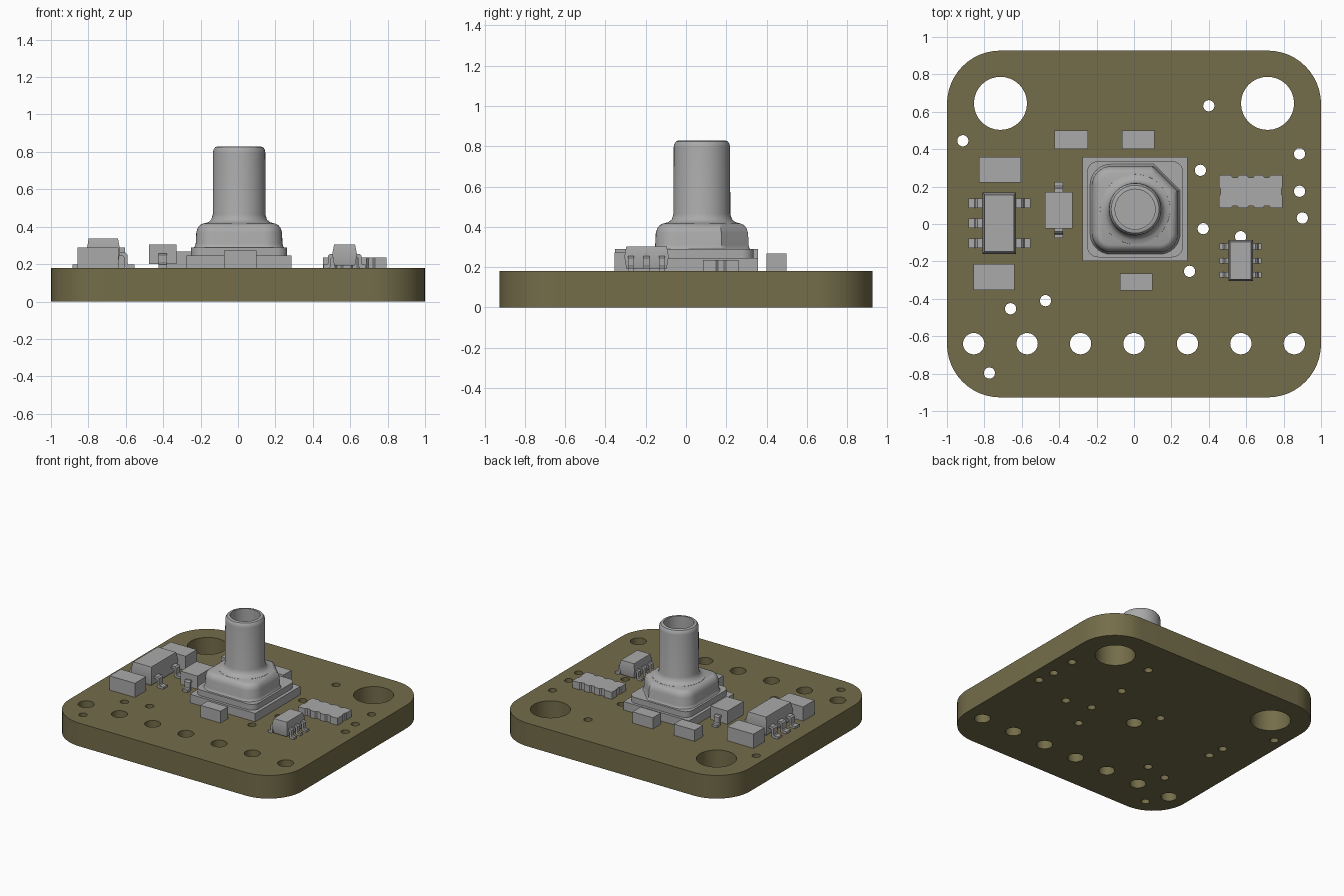
import bpy
from math import pi, cos, sin

if "Cube" in bpy.data.objects:
    bpy.data.objects.remove(bpy.data.objects["Cube"], do_unlink=True)

BOARD_TOP = 0.18
SENSOR = (0.006, 0.079)


def material(name, rgb):
    mat = bpy.data.materials.new(name)
    mat.use_nodes = True
    mat.diffuse_color = (*rgb, 1)
    mat.node_tree.nodes["Principled BSDF"].inputs["Base Color"].default_value = (*rgb, 1)
    return mat


olive = material("olive board", (0.175, 0.152, 0.068))
grey = material("component grey", (0.4, 0.4, 0.4))


def finish(obj, mat, angle=0.6):
    obj.data.materials.clear()
    obj.data.materials.append(mat)
    bpy.ops.object.select_all(action="DESELECT")
    obj.select_set(True)
    bpy.context.view_layer.objects.active = obj
    bpy.ops.object.shade_smooth_by_angle(angle=angle)
    return obj


def loft(name, rings, mat=grey):
    """Skin closed rings of equal length and cap both ends."""
    n = len(rings[0])
    verts = [p for ring in rings for p in ring]
    faces = [tuple(reversed(range(n))), tuple(range(len(verts) - n, len(verts)))]
    for k in range(len(rings) - 1):
        for i in range(n):
            j = (i + 1) % n
            faces.append((k * n + i, k * n + j, (k + 1) * n + j, (k + 1) * n + i))
    mesh = bpy.data.meshes.new(name)
    mesh.from_pydata(verts, [], faces)
    obj = bpy.data.objects.new(name, mesh)
    bpy.context.collection.objects.link(obj)
    return finish(obj, mat)


def circle(x, y, r, n=32):
    return [(x + r * cos(2 * pi * i / n), y + r * sin(2 * pi * i / n)) for i in range(n)]


def rounded(cx, cy, hx, hy, r, cut=None, n=8):
    """Rounded rectangle; cut gives the +x +y corner a straight chamfer."""
    pts = []
    for k, (sx, sy) in enumerate([(1, 1), (-1, 1), (-1, -1), (1, -1)]):
        for i in range(n + 1):
            if k == 0 and cut:
                t = i / n
                pts.append((cx + hx - cut * t, cy + hy - cut * (1 - t)))
            else:
                a = pi / 2 * (k + i / n)
                pts.append((cx + sx * (hx - r) + r * cos(a), cy + sy * (hy - r) + r * sin(a)))
    return pts


def at(points, z):
    return [(x, y, z) for x, y in points]


def box(name, x0, x1, y0, y1, z0, z1, taper=0.0):
    def rect(d, z):
        return [(x0 + d, y0 + d, z), (x1 - d, y0 + d, z), (x1 - d, y1 - d, z), (x0 + d, y1 - d, z)]
    if not taper:
        return loft(name, [rect(0, z0), rect(0, z1)])
    mid = z0 + (z1 - z0) * 0.55
    return loft(name, [rect(taper, z0), rect(0, mid), rect(taper, z1)])


# Circuit board: rounded outline with mounting, pin and via holes
holes = [(-0.714, 0.645, 0.142), (0.714, 0.645, 0.142), (0, 0, 0.057)]
holes += [((i - 3) * 0.2857, -0.64, 0.057) for i in range(7)]
vias = [(-0.915, 0.445), (0.4, 0.632), (0.355, 0.287), (0.885, 0.375), (0.885, 0.175),
        (0.9, 0.032), (0.37, -0.025), (0.57, -0.068), (0.297, -0.253), (-0.66, -0.453),
        (-0.473, -0.41), (-0.773, -0.797), (-0.1, 0.17), (-0.714, 0.12), (-0.7, -0.01)]
holes += [(x, y, 0.03) for x, y in vias]
curve = bpy.data.curves.new("circuit_board", "CURVE")
curve.dimensions = "2D"
curve.fill_mode = "BOTH"
curve.extrude = BOARD_TOP / 2
for outline in [rounded(0, 0, 1, 0.927, 0.285, n=12)] + [circle(*h) for h in holes]:
    spline = curve.splines.new("POLY")
    spline.points.add(len(outline) - 1)
    for point, (x, y) in zip(spline.points, outline):
        point.co = (x, y, 0, 1)
    spline.use_cyclic_u = True
board = bpy.data.objects.new("circuit_board", curve)
bpy.context.collection.objects.link(board)
board.location.z = BOARD_TOP / 2
bpy.ops.object.select_all(action="DESELECT")
board.select_set(True)
bpy.context.view_layer.objects.active = board
bpy.ops.object.convert(target="MESH")
board = bpy.context.view_layer.objects.active
bpy.ops.object.mode_set(mode="EDIT")
bpy.ops.mesh.select_all(action="SELECT")
bpy.ops.mesh.remove_doubles(threshold=0.0005)
bpy.ops.mesh.normals_make_consistent(inside=False)
bpy.ops.object.mode_set(mode="OBJECT")
finish(board, olive)

# Pressure sensor: square base, flange, chamfered housing
cx, cy = SENSOR
box("sensor_base", cx - 0.281, cx + 0.281, cy - 0.278, cy + 0.278, BOARD_TOP, 0.245)
flange = rounded(cx, cy, 0.257, 0.257, 0.06)
loft("sensor_flange", [at(flange, 0.24), at(flange, 0.29)])
housing = [(0.245, 0.285), (0.236, 0.295), (0.232, 0.31), (0.229, 0.37),
           (0.222, 0.393), (0.209, 0.409), (0.192, 0.417)]
loft("sensor_housing", [at(rounded(cx, cy, h, h, h - 0.13, cut=h * 0.58), z) for h, z in housing])

# Hollow pressure port with a fillet at its foot and a rounded lip
port = [(0.19, 0.405), (0.187, 0.418), (0.165, 0.424), (0.149, 0.438), (0.141, 0.465),
        (0.14, 0.795), (0.137, 0.812), (0.128, 0.825), (0.114, 0.83), (0.107, 0.829), (0.107, 0.45)]
loft("pressure_port", [at(circle(cx, cy, r, 48), z) for r, z in port])

# Plain block capacitors and resistors
blocks = [(-0.425, -0.245, 0.4, 0.5, 0.267), (-0.065, 0.11, 0.4, 0.5, 0.267),
          (-0.83, -0.605, 0.222, 0.358, 0.29), (-0.857, -0.64, -0.352, -0.215, 0.29),
          (-0.075, 0.1, -0.355, -0.265, 0.272)]
for x0, x1, y0, y1, top in blocks:
    box("block_capacitor", x0, x1, y0, y1, BOARD_TOP, top)

# Resistor array: notched long sides and short ends
half = []
for i in (-1, 0, 1):
    half += [(i * 0.085 - 0.022, -0.088), (i * 0.085 - 0.012, -0.076),
             (i * 0.085 + 0.012, -0.076), (i * 0.085 + 0.022, -0.088)]
half = [(-0.17, -0.088)] + half + [(0.17, -0.088), (0.17, -0.025), (0.163, -0.015),
                                   (0.163, 0.015), (0.17, 0.025)]
array = [(0.625 + s * x, 0.173 + s * y) for s in (1, -1) for x, y in half]
loft("resistor_array", [at(array, BOARD_TOP), at(array, 0.235)])


def lead(name, x, y, dx, dy, reach, width, top):
    """Gull-wing pin that leaves the body at (x, y) along (dx, dy)."""
    t, z, k = 0.017, BOARD_TOP, reach * 0.5
    side = [(-0.03, top - t), (k - t - 0.008, top - t), (k - t, top - t - 0.008), (k - t, z + 0.01),
            (k - 0.008, z), (reach, z), (reach, z + t), (k + 0.006, z + t),
            (k, z + t + 0.008), (k, top - 0.01), (k - 0.01, top), (-0.03, top)]
    rings = [[(x + dx * d - dy * w, y + dy * d + dx * w, h) for d, h in side]
             for w in (width / 2, -width / 2)]
    loft(name, rings)


# Five-pin regulator
box("regulator_body", -0.81, -0.63, -0.16, 0.168, 0.195, 0.337, 0.012)
for y in (0.11, 0.004, -0.102):
    lead("regulator_pin", -0.81, y, -1, 0, 0.075, 0.05, 0.262)
    if abs(y) > 0.05:
        lead("regulator_pin", -0.63, y, 1, 0, 0.077, 0.05, 0.262)

# Six-pin level shifter
box("shifter_body", 0.504, 0.636, -0.306, -0.086, 0.192, 0.304, 0.01)
for y in (-0.12, -0.196, -0.272):
    for s in (-1, 1):
        lead("shifter_pin", 0.57 + s * 0.066, y, s, 0, 0.046, 0.03, 0.255)

# Two-pin diode
box("diode_body", -0.477, -0.33, -0.025, 0.172, 0.2, 0.304)
lead("diode_pin", -0.402, 0.172, 0, 1, 0.053, 0.045, 0.258)
lead("diode_pin", -0.402, -0.025, 0, -1, 0.05, 0.045, 0.258)
